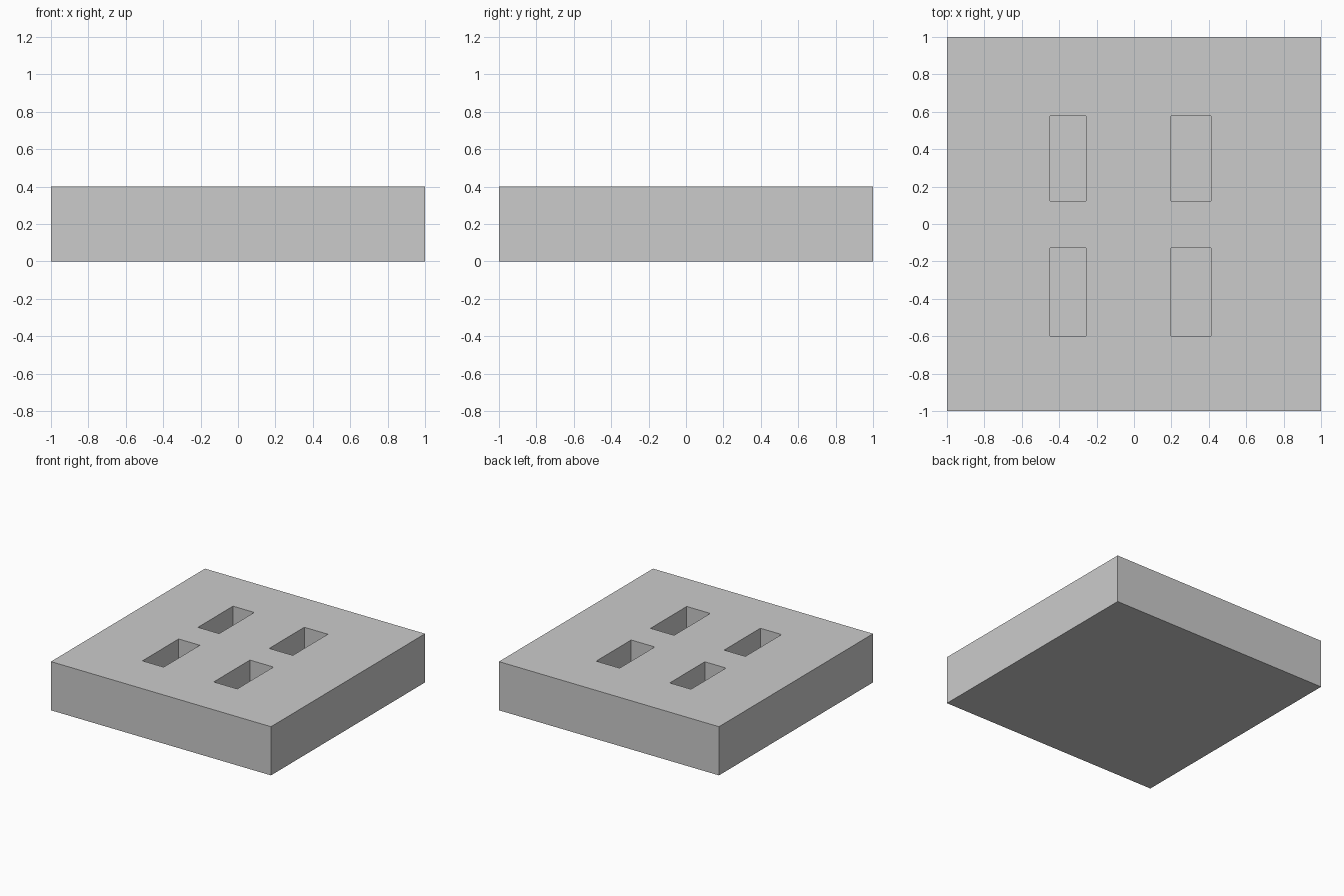
import bpy, bmesh
from mathutils import Matrix

if "Cube" in bpy.data.objects:
    bpy.data.objects.remove(bpy.data.objects["Cube"])

HEIGHT, DEPTH = 0.4, 0.22
X_SPANS = [(-0.45, -0.257), (0.198, 0.412)]
Y_SPANS = [(-0.598, -0.128), (0.123, 0.578)]

# Solid slab
bm = bmesh.new()
bmesh.ops.create_cube(bm, size=1, matrix=Matrix.Translation((0, 0, HEIGHT / 2))
                      @ Matrix.Diagonal((2, 2, HEIGHT, 1)))

# Loop cuts along the pocket edges
for axis, spans in enumerate((X_SPANS, Y_SPANS)):
    for span in spans:
        for pos in span:
            co, no = [0, 0, 0], [0, 0, 0]
            co[axis], no[axis] = pos, 1
            bmesh.ops.bisect_plane(bm, geom=bm.verts[:] + bm.edges[:] + bm.faces[:],
                                   plane_co=co, plane_no=no)


def inside(value, spans):
    return any(lo < value < hi for lo, hi in spans)


# Four rectangular pockets sunk into the top
pockets = []
for f in bm.faces:
    c = f.calc_center_median()
    if f.normal.z > 0.9 and inside(c.x, X_SPANS) and inside(c.y, Y_SPANS):
        pockets.append(f)
floors = bmesh.ops.extrude_discrete_faces(bm, faces=pockets)["faces"]
for f in floors:
    bmesh.ops.translate(bm, verts=f.verts[:], vec=(0, 0, -DEPTH))
bmesh.ops.recalc_face_normals(bm, faces=bm.faces[:])

mesh = bpy.data.meshes.new("pocketed_slab")
bm.to_mesh(mesh)
bm.free()
bpy.context.collection.objects.link(bpy.data.objects.new("pocketed_slab", mesh))
